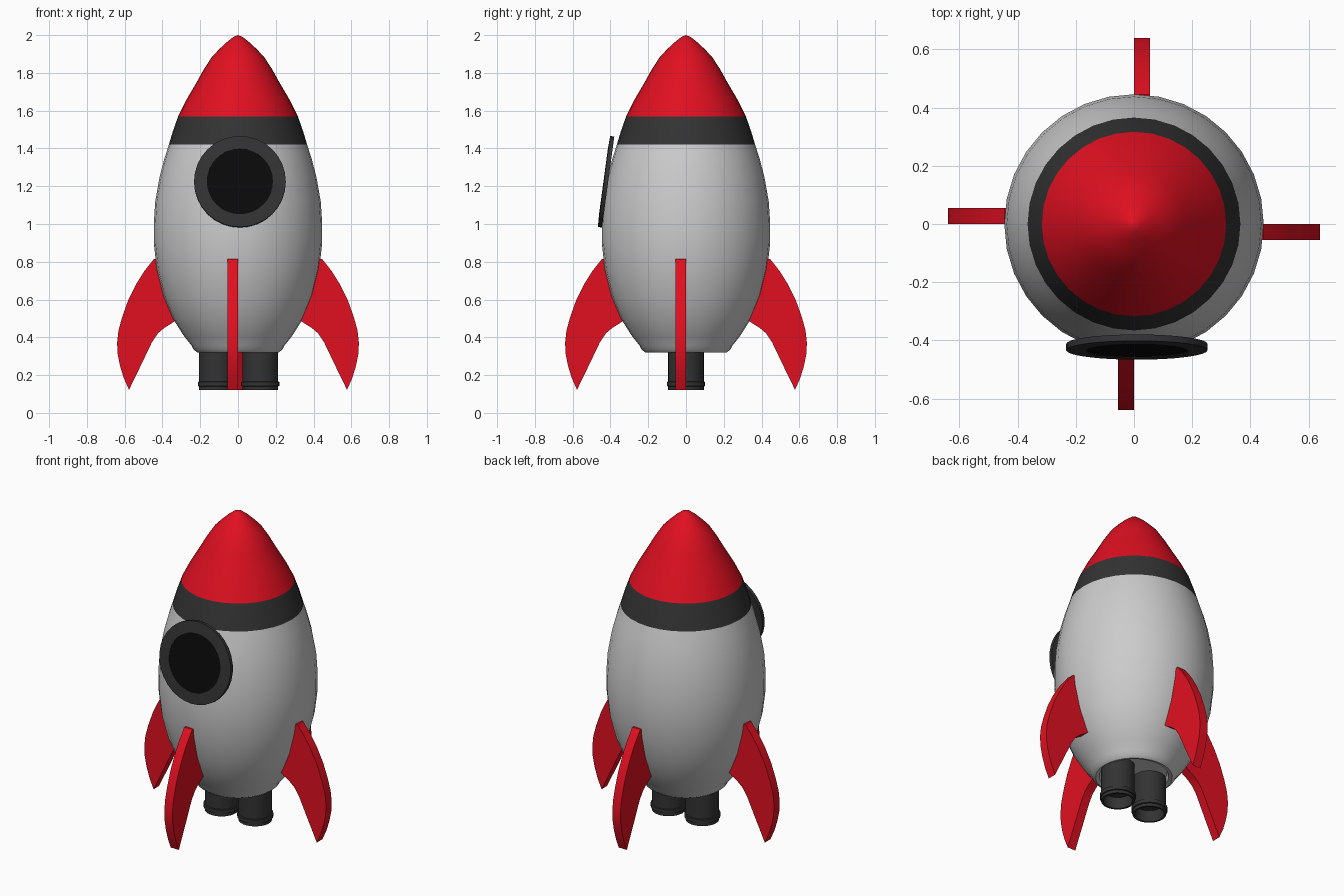
import bpy, bmesh, math
from mathutils import Matrix

if "Cube" in bpy.data.objects:
    bpy.data.objects.remove(bpy.data.objects["Cube"])


def material(name, color):
    m = bpy.data.materials.new(name)
    m.diffuse_color = (*color, 1)
    m.use_nodes = True
    m.node_tree.nodes["Principled BSDF"].inputs["Base Color"].default_value = m.diffuse_color
    return m


RED = material("red_paint", (0.75, 0.005, 0.015))
DARK = material("dark_metal", (0.033, 0.033, 0.033))
BLACK = material("black_glass", (0.003, 0.003, 0.003))


def finish(name, bm, mat=None, matrix=Matrix(), angle=35):
    bmesh.ops.remove_doubles(bm, verts=bm.verts, dist=1e-5)
    bmesh.ops.recalc_face_normals(bm, faces=bm.faces)
    me = bpy.data.meshes.new(name)
    bm.to_mesh(me)
    bm.free()
    me.shade_smooth()
    me.set_sharp_from_angle(angle=math.radians(angle))
    ob = bpy.data.objects.new(name, me)
    ob.matrix_world = matrix
    bpy.context.collection.objects.link(ob)
    if mat:
        me.materials.append(mat)
    return ob


def lathe(name, profile, mat=None, matrix=Matrix(), sides=32, closed=False):
    """Revolve (radius, height) points around z."""
    bm = bmesh.new()
    vs = [bm.verts.new((r, 0, z)) for r, z in profile]
    pairs = list(zip(vs, vs[1:])) + ([(vs[-1], vs[0])] if closed else [])
    es = [bm.edges.new(p) for p in pairs]
    bmesh.ops.spin(bm, geom=vs + es, cent=(0, 0, 0), axis=(0, 0, 1),
                   angle=math.tau, steps=sides, use_merge=True)
    return finish(name, bm, mat, matrix)


# Fuselage with a recessed underside, dark band and nose cone
lathe("fuselage", [(0, 0.35), (0.185, 0.35), (0.195, 0.325), (0.215, 0.32),
                   (0.235, 0.335), (0.245, 0.355), (0.285, 0.405), (0.345, 0.50),
                   (0.395, 0.62), (0.43, 0.76), (0.446, 0.90), (0.446, 1.0),
                   (0.438, 1.12), (0.415, 1.25), (0.39, 1.345), (0.366, 1.42)])
lathe("dark_band", [(0.366, 1.42), (0.345, 1.49), (0.317, 1.57)], DARK)
lathe("nose_cone", [(0.317, 1.57), (0.272, 1.66), (0.222, 1.745), (0.18, 1.82),
                    (0.138, 1.885), (0.10, 1.925), (0.063, 1.96), (0.025, 1.99),
                    (0, 2.0)], RED)

# Porthole: dark ring and black glass, leaning back with the hull
porthole = (Matrix.Translation((0.01, -0.434, 1.225))
            @ Matrix.Rotation(math.radians(90 - 7.7), 4, 'X'))
lathe("porthole_ring", [(0.175, -0.022), (0.243, -0.022), (0.243, 0),
                        (0.175, 0.003)], DARK, porthole, closed=True)
lathe("porthole_glass", [(0, 0), (0.178, 0), (0.178, -0.015), (0, -0.015)],
      BLACK, porthole)

# Two hollow engine nozzles with a raised collar
nozzle = [(0, 0.37), (0.094, 0.37), (0.094, 0.166), (0.101, 0.164),
          (0.101, 0.142), (0.094, 0.14), (0.094, 0.122), (0.082, 0.122),
          (0.078, 0.19), (0, 0.19)]
for side, x in (("left", -0.112), ("right", 0.118)):
    lathe(side + "_nozzle", nozzle, DARK, Matrix.Translation((x, 0, 0)))

# Four swept fins arranged as a pinwheel around the hull
fin = [(0.40, 0.815), (0.445, 0.815), (0.495, 0.752), (0.54, 0.68), (0.582, 0.595),
       (0.614, 0.505), (0.633, 0.435), (0.64, 0.37), (0.637, 0.31), (0.625, 0.25),
       (0.605, 0.185), (0.577, 0.122), (0.51, 0.26), (0.455, 0.375), (0.425, 0.42),
       (0.39, 0.45), (0.345, 0.478), (0.31, 0.51), (0.36, 0.66)]
for i, side in enumerate(("right", "back", "left", "front")):
    bm = bmesh.new()
    face = bm.faces.new([bm.verts.new((r, 0, z)) for r, z in fin])
    ext = bmesh.ops.extrude_face_region(bm, geom=[face], use_keep_orig=True)
    moved = [v for v in ext["geom"] if isinstance(v, bmesh.types.BMVert)]
    bmesh.ops.translate(bm, verts=moved, vec=(0, -0.055, 0))
    finish(side + "_fin", bm, RED, Matrix.Rotation(i * math.pi / 2, 4, 'Z'))
